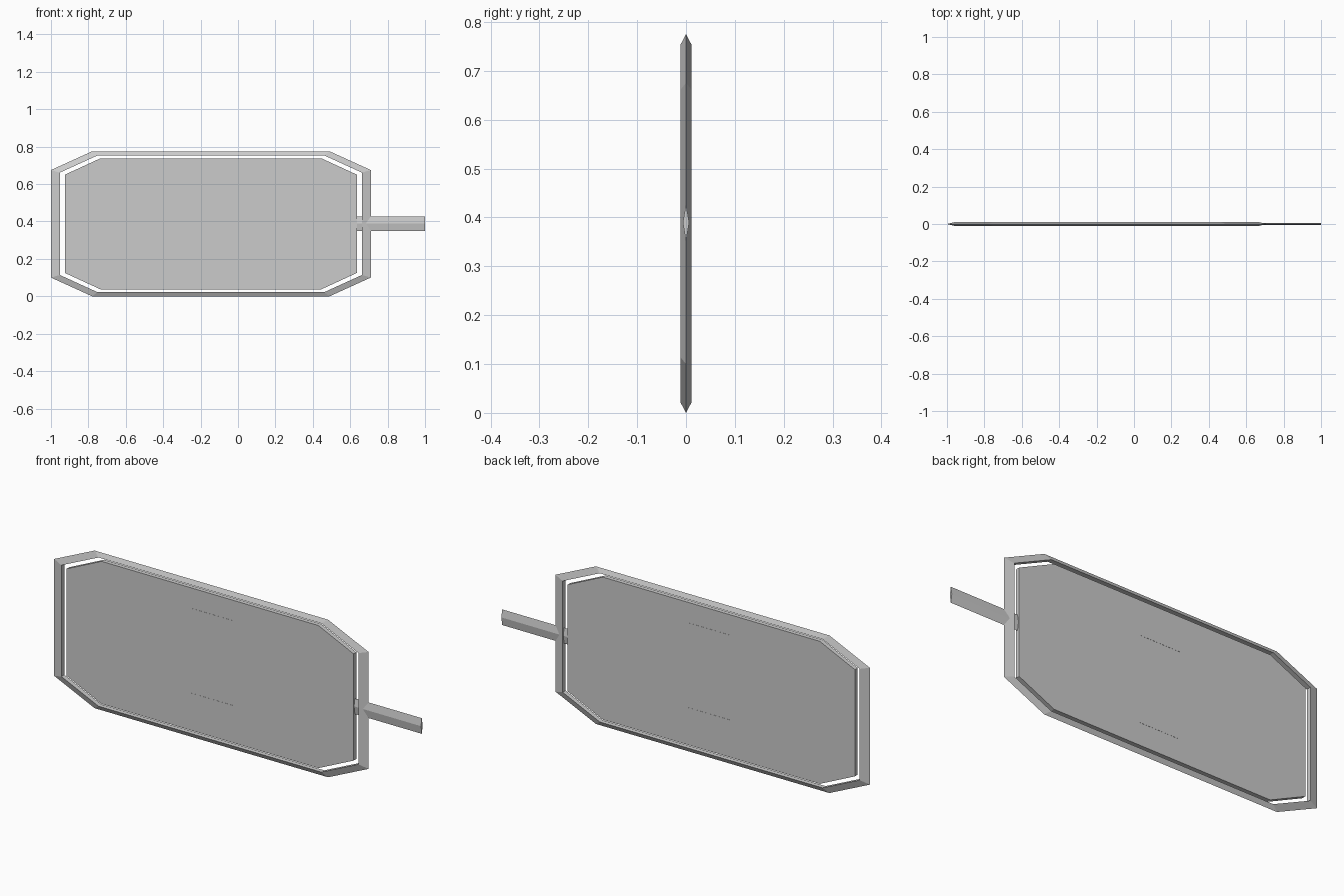
import bpy, bmesh

if "Cube" in bpy.data.objects:
    bpy.data.objects.remove(bpy.data.objects["Cube"])

MID_Z = 0.3875   # height of the mirror line
MID_X = -0.145   # centre of the frame and panel


def make_object(name, verts, faces):
    mesh = bpy.data.meshes.new(name)
    bm = bmesh.new()
    vs = [bm.verts.new(v) for v in verts]
    for f in faces:
        bm.faces.new([vs[i] for i in f])
    bmesh.ops.recalc_face_normals(bm, faces=bm.faces)
    bm.to_mesh(mesh)
    bm.free()
    obj = bpy.data.objects.new(name, mesh)
    bpy.context.collection.objects.link(obj)
    return obj


def octagon(hx, hz, cut_x, cut_z, y):
    """Chamfered rectangle in the xz plane, centred on the panel."""
    quarter = [(hx, hz - cut_z), (hx - cut_x, hz)]
    pts = quarter + [(-x, z) for x, z in reversed(quarter)]
    pts += [(-x, -z) for x, z in pts]
    return [(MID_X + x, y, MID_Z + z) for x, z in pts]


def loft(name, loops, closed):
    """Skin successive loops; either join last to first or cap both ends."""
    n, m = len(loops[0]), len(loops)
    faces = []
    for k in range(m if closed else m - 1):
        a, b = k * n, ((k + 1) % m) * n
        faces += [(a + i, a + (i + 1) % n, b + (i + 1) % n, b + i) for i in range(n)]
    if not closed:
        faces += [tuple(range(n)), tuple(range((m - 1) * n, m * n))]
    return make_object(name, [v for loop in loops for v in loop], faces)


def box(name, x0, x1, hy, z0, z1):
    return loft(name, [[(x0, y, z0), (x1, y, z0), (x1, y, z1), (x0, y, z1)]
                       for y in (-hy, hy)], False)


# Frame: ring with a sharp outer edge and a flat inner wall
loft("frame", [octagon(0.855, 0.3875, 0.22, 0.10, 0),
               octagon(0.808, 0.3655, 0.202, 0.092, -0.0115),
               octagon(0.808, 0.3655, 0.202, 0.092, 0.0115)], True)

# Flat panel floating inside the frame
loft("panel", [octagon(0.781, 0.3505, 0.191, 0.088, y) for y in (-0.0105, 0.0105)], False)

# Inlay plates, almost flush on both faces
box("upper_inlay", -0.245, -0.02, 0.0112, 0.568, 0.638)
box("lower_inlay", -0.245, -0.02, 0.0112, 0.146, 0.221)

# Diamond-section handle running through the frame into the panel
loft("handle", [[(x, 0, 0.35), (x, -0.0065, 0.39), (x, 0, 0.427), (x, 0.0065, 0.39)]
                for x in (0.63, 1.0)], False)
